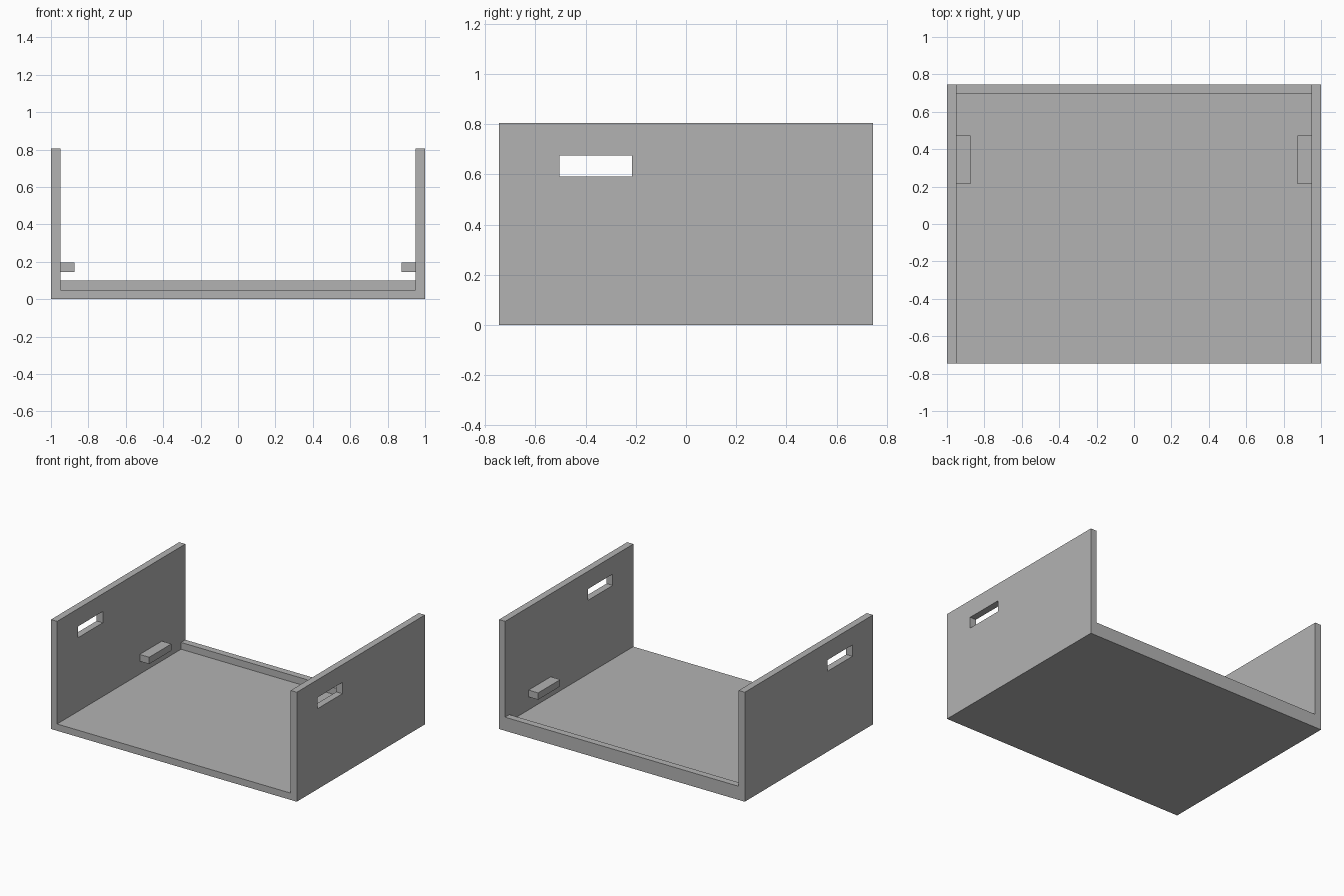
import bpy
import bmesh

cube = bpy.data.objects.get("Cube")
if cube:
    bpy.data.objects.remove(cube, do_unlink=True)

HALF_W, HALF_D, HEIGHT, WALL = 1.0, 0.745, 0.805, 0.05
INNER = HALF_W - WALL

grey = bpy.data.materials.new("plain grey")
grey.use_nodes = True
colour = (0.45, 0.45, 0.45, 1)
grey.diffuse_color = colour
grey.node_tree.nodes["Principled BSDF"].inputs["Base Color"].default_value = colour


def finish(name, bm):
    bmesh.ops.recalc_face_normals(bm, faces=bm.faces)
    mesh = bpy.data.meshes.new(name)
    bm.to_mesh(mesh)
    bm.free()
    mesh.materials.append(grey)
    obj = bpy.data.objects.new(name, mesh)
    bpy.context.collection.objects.link(obj)
    return obj


def box(name, low, high):
    bm = bmesh.new()
    bmesh.ops.create_cube(bm, size=1)
    for v in bm.verts:
        v.co = [(a + b) / 2 + c * (b - a) for a, b, c in zip(low, high, v.co)]
    return finish(name, bm)


# U-shaped shell: floor and two side walls, extruded front to back
half = [(HALF_W, 0), (HALF_W, HEIGHT), (INNER, HEIGHT), (INNER, WALL)]
profile = half + [(-x, z) for x, z in reversed(half)]
bm = bmesh.new()
face = bm.faces.new([bm.verts.new((x, -HALF_D, z)) for x, z in profile])
extruded = bmesh.ops.extrude_face_region(bm, geom=[face], use_keep_orig=True)
for v in extruded["geom"]:
    if isinstance(v, bmesh.types.BMVert):
        v.co.y = HALF_D
shell = finish("floor_and_side_walls", bm)

# Hand slots through both side walls
cutter = box("slot_cutter", (-1.2, -0.505, 0.592), (1.2, -0.215, 0.675))
cutter.hide_render = True
cut = shell.modifiers.new("hand slots", "BOOLEAN")
cut.operation = "DIFFERENCE"
cut.solver = "EXACT"
cut.object = cutter
bpy.context.view_layer.objects.active = shell
bpy.ops.object.modifier_apply(modifier=cut.name)
bpy.data.objects.remove(cutter, do_unlink=True)

# Low lip along the back edge of the floor
box("back_lip", (-INNER, HALF_D - WALL, WALL), (INNER, HALF_D, 0.10))

# Small support ledges on the inner walls
box("left_ledge", (0.873, 0.215, 0.145), (INNER, 0.472, 0.195))
box("right_ledge", (-INNER, 0.215, 0.145), (-0.873, 0.472, 0.195))
